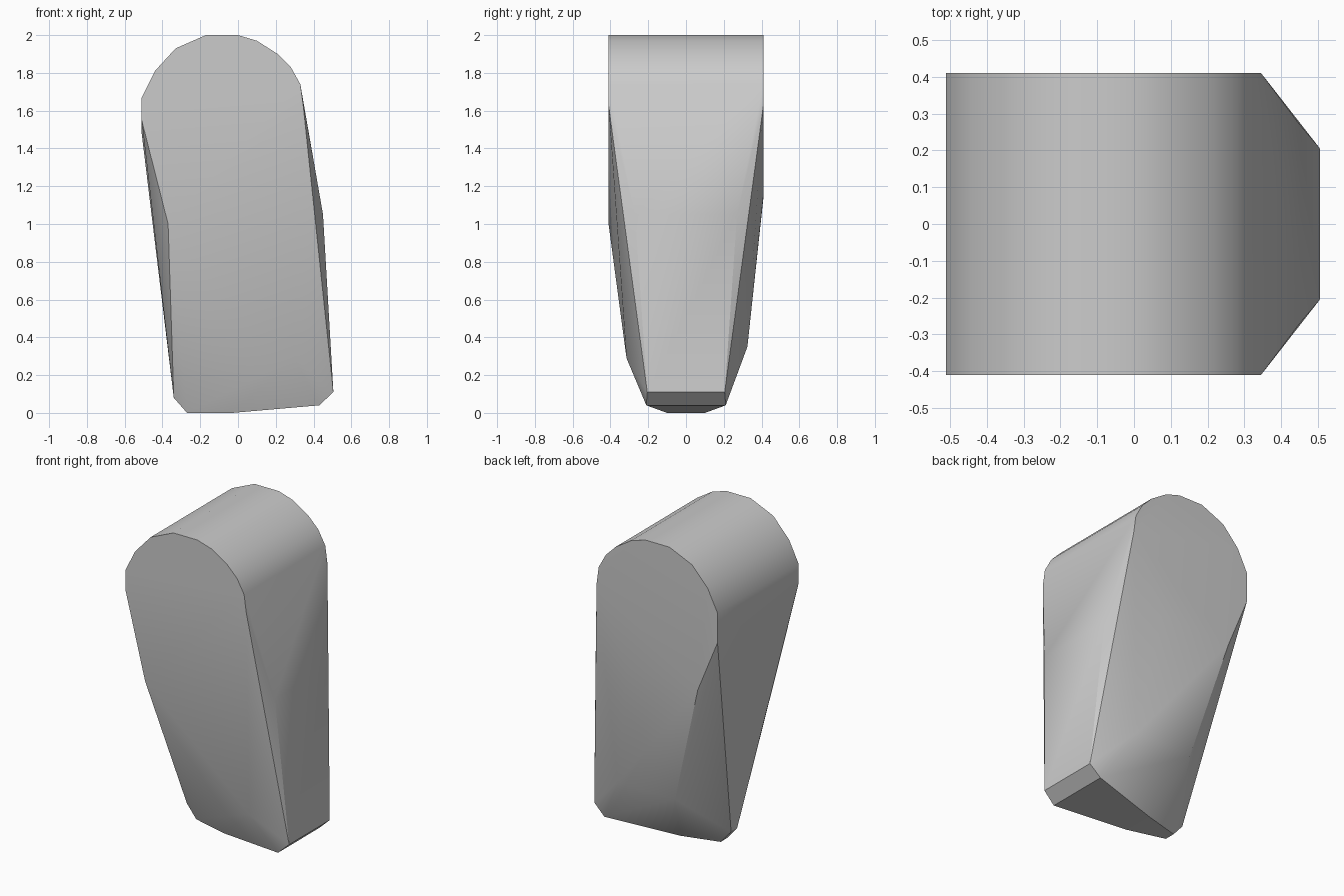
import bpy
import bmesh
import math


def remove_default_cube():
    cube = bpy.data.objects.get("Cube")
    if cube:
        bpy.data.objects.remove(cube, do_unlink=True)


def make_material(name, colour):
    material = bpy.data.materials.new(name)
    material.use_nodes = True
    material.diffuse_color = colour
    shader = material.node_tree.nodes["Principled BSDF"]
    shader.inputs["Base Color"].default_value = colour
    return material


def both_sides(points):
    """Repeat each (x, half width, z) point on the front and the back."""
    return [(x, side * width, z) for x, width, z in points for side in (-1, 1)]


def hull_object(name, points, material):
    """Wrap the corner points in a convex skin."""
    bm = bmesh.new()
    verts = [bm.verts.new(point) for point in points]
    result = bmesh.ops.convex_hull(bm, input=verts)
    loose = set(result["geom_interior"]) | set(result["geom_unused"])
    bmesh.ops.delete(bm, geom=[g for g in loose if isinstance(g, bmesh.types.BMVert)],
                     context="VERTS")
    bmesh.ops.dissolve_limit(bm, angle_limit=math.radians(0.5),
                             verts=bm.verts[:], edges=bm.edges[:])
    bmesh.ops.recalc_face_normals(bm, faces=bm.faces[:])
    mesh = bpy.data.meshes.new(name)
    bm.to_mesh(mesh)
    bm.free()
    mesh.materials.append(material)
    block = bpy.data.objects.new(name, mesh)
    bpy.context.scene.collection.objects.link(block)
    return block


remove_default_cube()
grey = make_material("plain grey", (0.6, 0.6, 0.6, 1.0))

# Rounded top, running the full depth of the block
half_depth = 0.41
arch = [(-0.51, 1.67), (-0.44, 1.81), (-0.33, 1.93), (-0.17, 2), (0, 2),
        (0.1, 1.97), (0.21, 1.9), (0.28, 1.83), (0.33, 1.74), (0.345, 1.63)]
rounded_top = both_sides([(x, half_depth, z) for x, z in arch])

# Tapering right flank and narrow chamfered foot
flank = both_sides([(0.45, 0.27, 1.05), (0.505, 0.205, 0.11)])
foot = both_sides([(0.43, 0.21, 0.04), (-0.03, 0.1, 0),
                   (-0.27, 0.035, 0), (-0.34, 0.03, 0.08)])

# Uneven cuts on the front and back faces
front_cut = [(-0.51, -half_depth, 1.55), (-0.37, -half_depth, 1),
             (0.3, -0.315, 0.29)]
back_cut = [(-0.51, half_depth, 1.48), (-0.37, half_depth, 1.14),
            (0.13, half_depth, 1.15), (-0.15, 0.325, 0.35), (0.255, 0.325, 0.35)]

block = hull_object("tapered_block",
                    rounded_top + flank + foot + front_cut + back_cut, grey)

# Smooth the rounded areas while keeping the hard corners
bpy.ops.object.select_all(action="DESELECT")
block.select_set(True)
bpy.context.view_layer.objects.active = block
bpy.ops.object.shade_smooth_by_angle(angle=math.radians(30))
